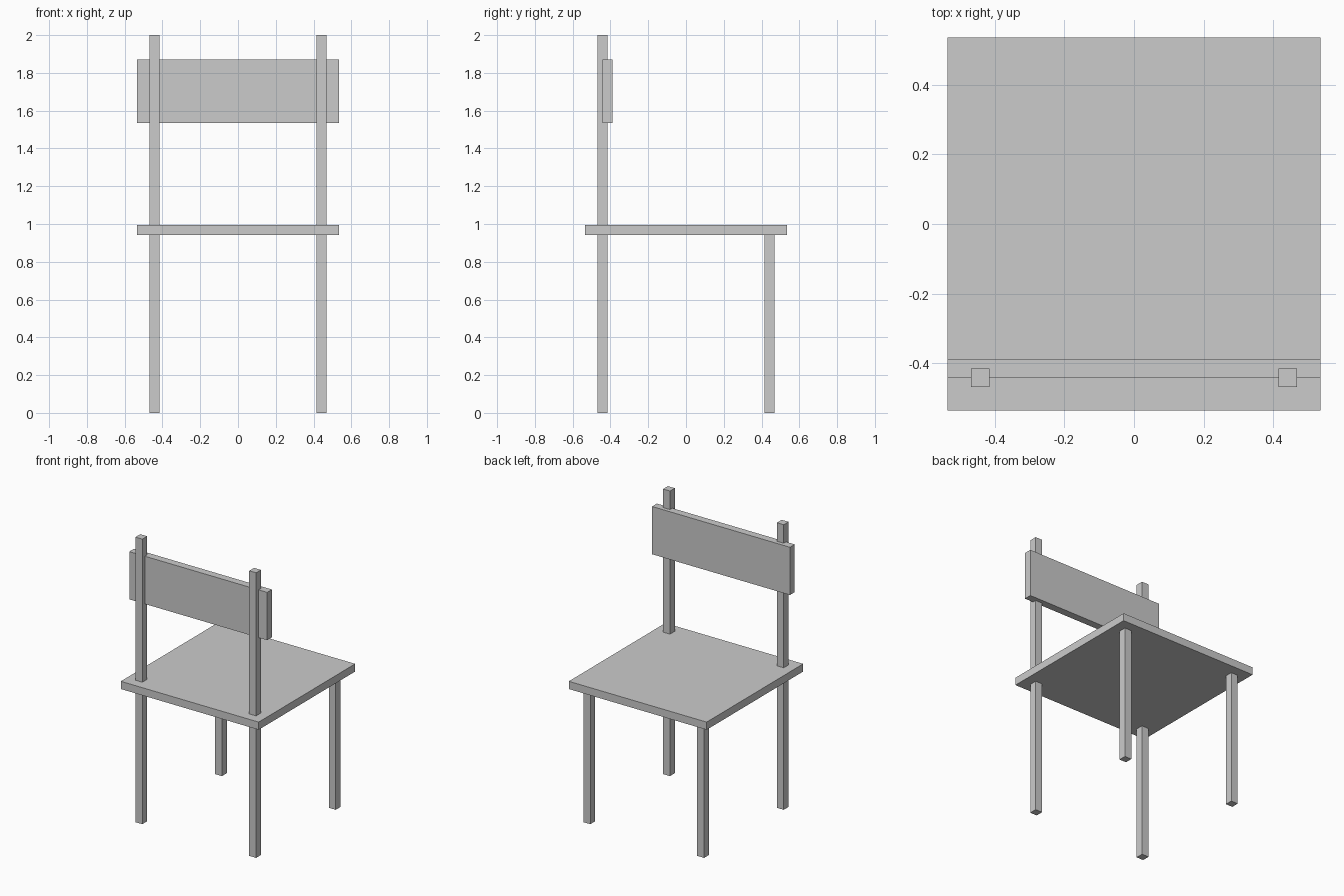
import bpy

if "Cube" in bpy.data.objects:
    bpy.data.objects.remove(bpy.data.objects["Cube"])


def box(name, x, y, z):
    """Add a box from (min, max) ranges on each axis."""
    bpy.ops.mesh.primitive_cube_add(size=1)
    ob = bpy.context.object
    ob.name = ob.data.name = name
    ob.location = [(a + b) / 2 for a, b in (x, y, z)]
    ob.scale = [b - a for a, b in (x, y, z)]
    bpy.ops.object.transform_apply(location=True, rotation=False, scale=True)
    return ob


HALF = 0.535                      # seat half width
INNER, OUTER = 0.415, 0.468       # post faces, measured from the centre
SEAT_BOTTOM, SEAT_TOP = 0.942, 0.996

# Seat slab
box("seat", (-HALF, HALF), (-HALF, HALF), (SEAT_BOTTOM, SEAT_TOP))

# Four legs, with uprights above the pair on the backrest side
for side, x in (("left", (-OUTER, -INNER)), ("right", (INNER, OUTER))):
    box(f"plain_leg_{side}", x, (INNER, OUTER), (0, SEAT_BOTTOM))
    box(f"backrest_leg_{side}", x, (-OUTER, -INNER), (0, SEAT_BOTTOM))
    box(f"backrest_post_{side}", x, (-OUTER, -INNER), (SEAT_TOP, 2))

# Backrest board, let halfway into the uprights
box("backrest", (-HALF, HALF), (-0.441, -0.388), (1.535, 1.87))
